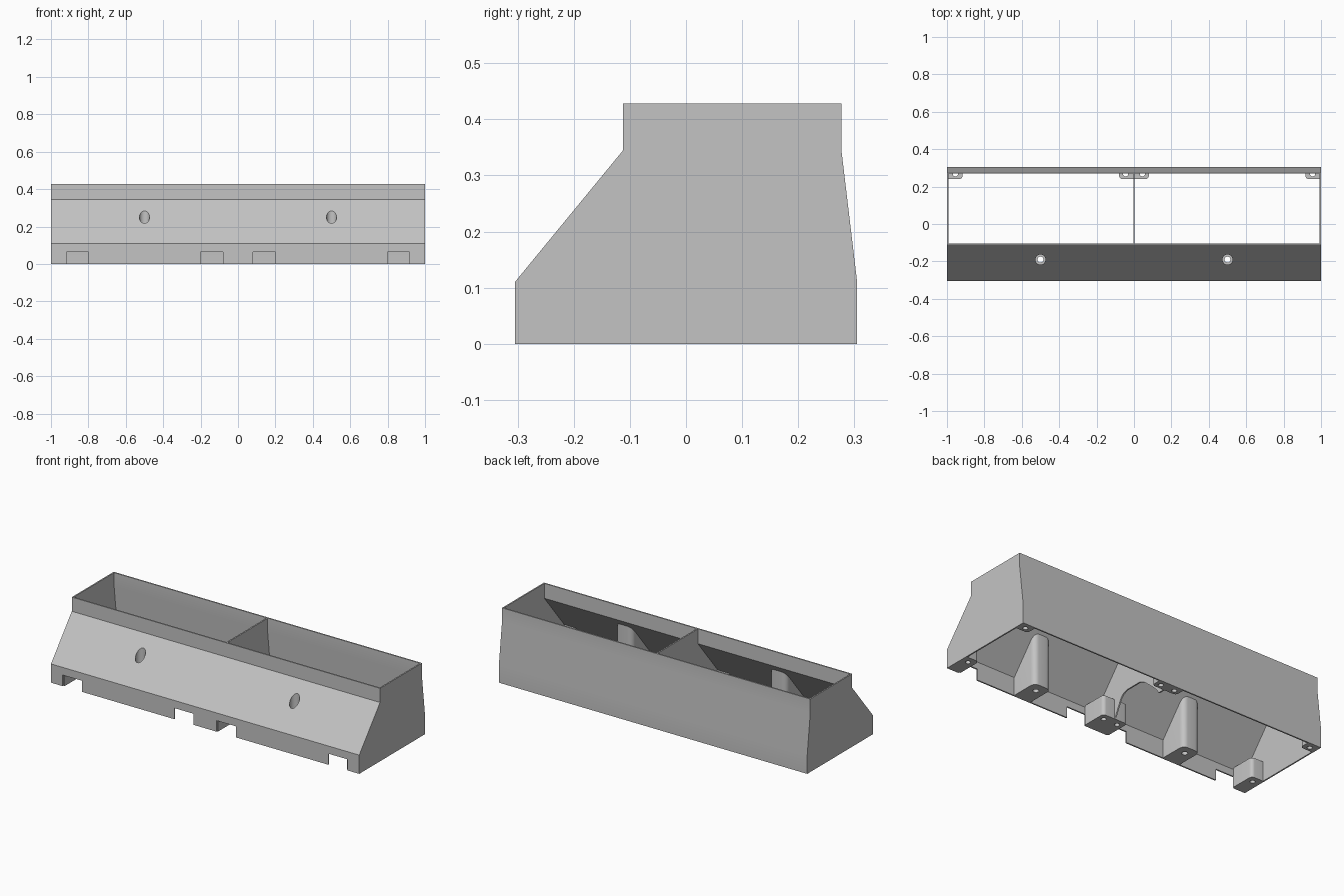
import bpy, bmesh, math

if "Cube" in bpy.data.objects:
    bpy.data.objects.remove(bpy.data.objects["Cube"])

T = 0.008                      # wall thickness
SLOPE = 0.235 / 0.193          # rise of the sloping front face

mat = bpy.data.materials.new("concrete grey")
mat.diffuse_color = (0.55, 0.55, 0.55, 1)
mat.use_nodes = True
mat.node_tree.nodes["Principled BSDF"].inputs["Base Color"].default_value = mat.diffuse_color


def finish(name, bm):
    bmesh.ops.recalc_face_normals(bm, faces=bm.faces)
    me = bpy.data.meshes.new(name)
    bm.to_mesh(me)
    bm.free()
    me.materials.append(mat)
    ob = bpy.data.objects.new(name, me)
    bpy.context.collection.objects.link(ob)
    return ob


def loft(name, low, high):
    """Solid between two matching loops of points."""
    bm = bmesh.new()
    a = [bm.verts.new(p) for p in low]
    b = [bm.verts.new(p) for p in high]
    bm.faces.new(a)
    bm.faces.new(b)
    for i in range(len(a)):
        j = (i + 1) % len(a)
        bm.faces.new((a[i], a[j], b[j], b[i]))
    return finish(name, bm)


def prism(name, pts, x0, x1):
    """Extrude a (y, z) profile along x."""
    return loft(name, [(x0, y, z) for y, z in pts], [(x1, y, z) for y, z in pts])


def block(name, x0, x1, y0, y1, top, radii):
    """Upright block; radii round the corners x0y0, x1y0, x1y1, x0y1."""
    corners = [(x0, y0, 1, 1, 180), (x1, y0, -1, 1, 270),
               (x1, y1, -1, -1, 0), (x0, y1, 1, -1, 90)]
    plan = []
    for (x, y, sx, sy, a0), r in zip(corners, radii):
        if r == 0:
            plan.append((x, y))
            continue
        for k in range(7):
            a = math.radians(a0 + 15 * k)
            plan.append((x + sx * r + r * math.cos(a), y + sy * r + r * math.sin(a)))
    return loft(name, [(x, y, 0) for x, y in plan], [(x, y, top(y)) for x, y in plan])


def cylinder(x, y, r, z0, z1):
    ring = [(x + r * math.cos(i * math.pi / 16), y + r * math.sin(i * math.pi / 16))
            for i in range(32)]
    return loft("cutter", [(*p, z0) for p in ring], [(*p, z1) for p in ring])


def box(x0, x1, y0, y1, z0, z1):
    return prism("cutter", [(y0, z0), (y1, z0), (y1, z1), (y0, z1)], x0, x1)


def cut(ob, cutters):
    for c in cutters:
        m = ob.modifiers.new("cut", 'BOOLEAN')
        m.operation, m.solver, m.object = 'DIFFERENCE', 'EXACT', c
        bpy.context.view_layer.objects.active = ob
        bpy.ops.object.modifier_apply(modifier=m.name)
        bpy.data.objects.remove(c)


front = [(-0.305, 0), (-0.305, 0.11), (-0.112, 0.345), (-0.112, 0.428)]
back = [(0.277, 0.428), (0.277, 0.345), (0.305, 0.11), (0.305, 0)]


# Front wall with notches along the bottom and bolt bores in the slope
wall = prism("front_wall", front + [(-0.112 + T, 0.428), (-0.112 + T, 0.341),
                                    (-0.305 + T, 0.106), (-0.305 + T, 0)], -1, 1)
cut(wall, [box(a, b, -0.4, -0.25, -0.1, 0.065)
           for a, b in ((-0.925, -0.8), (-0.2, -0.075), (0.075, 0.2), (0.8, 0.925))])
cut(wall, [cylinder(x, -0.19, 0.027, 0.1, 0.4) for x in (-0.5, 0.5)])

# Back wall
prism("back_wall", back + [(0.305 - T, 0), (0.305 - T, 0.11),
                           (0.277 - T, 0.345), (0.277 - T, 0.428)], -1, 1)

# End walls
for side, x in (("left", -1), ("right", 1 - T)):
    prism(side + "_end_wall", front + back, x, x + T)

# Middle wall with an arched opening at the bottom
arch = [(0.2, 0), (0.19, 0.02), (0.16, 0.05), (0.12, 0.085), (0.085, 0.115),
        (0.05, 0.13), (-0.05, 0.13), (-0.08, 0.12), (-0.1, 0.1), (-0.15, 0)]
e = 0.003
prism("middle_wall", [(-0.305 + e, 0), (-0.305 + e, 0.11), (-0.112 + e, 0.345),
                      (-0.112 + e, 0.427), (0.277 - e, 0.427), (0.277 - e, 0.345),
                      (0.305 - e, 0.11), (0.305 - e, 0)] + arch, -T / 2, T / 2)

# Tall bolt bosses reaching up to the slope
for side, x in (("left", -0.5), ("right", 0.5)):
    boss = block(side + "_bolt_boss", x - 0.055, x + 0.055, -0.3, -0.135,
                 lambda y: 0.105 + (y + 0.305) * SLOPE, (0, 0, 0.03, 0.03))
    cut(boss, [cylinder(x, -0.19, 0.027, 0.03, 0.4), cylinder(x, -0.19, 0.016, -0.1, 0.1)])

# Front feet and rear brackets at the ends and the middle
for side, x0, x1, holes in (("left", -0.996, -0.916, (-0.955,)),
                            ("middle", -0.08, 0.08, (-0.045, 0.045)),
                            ("right", 0.916, 0.996, (0.955,))):
    rl = 0 if side == "left" else 0.02
    rr = 0 if side == "right" else 0.02
    foot = block(side + "_front_foot", x0, x1, -0.298, -0.15, lambda y: 0.115,
                 (0, 0, rr, rl))
    cut(foot, [cylinder(x, -0.19, 0.014, -0.1, 0.2) for x in holes])
    bracket = block(side + "_rear_bracket", x0, x1, 0.24, 0.3, lambda y: 0.04,
                    (rl, rr, 0, 0))
    cut(bracket, [cylinder(x, 0.268, 0.014, -0.1, 0.2) for x in holes])

# Smooth the gentle curves, keep edges sharp
for ob in bpy.context.scene.objects:
    bpy.ops.object.select_all(action='DESELECT')
    ob.select_set(True)
    bpy.context.view_layer.objects.active = ob
    bpy.ops.object.shade_smooth_by_angle(angle=math.radians(30))
